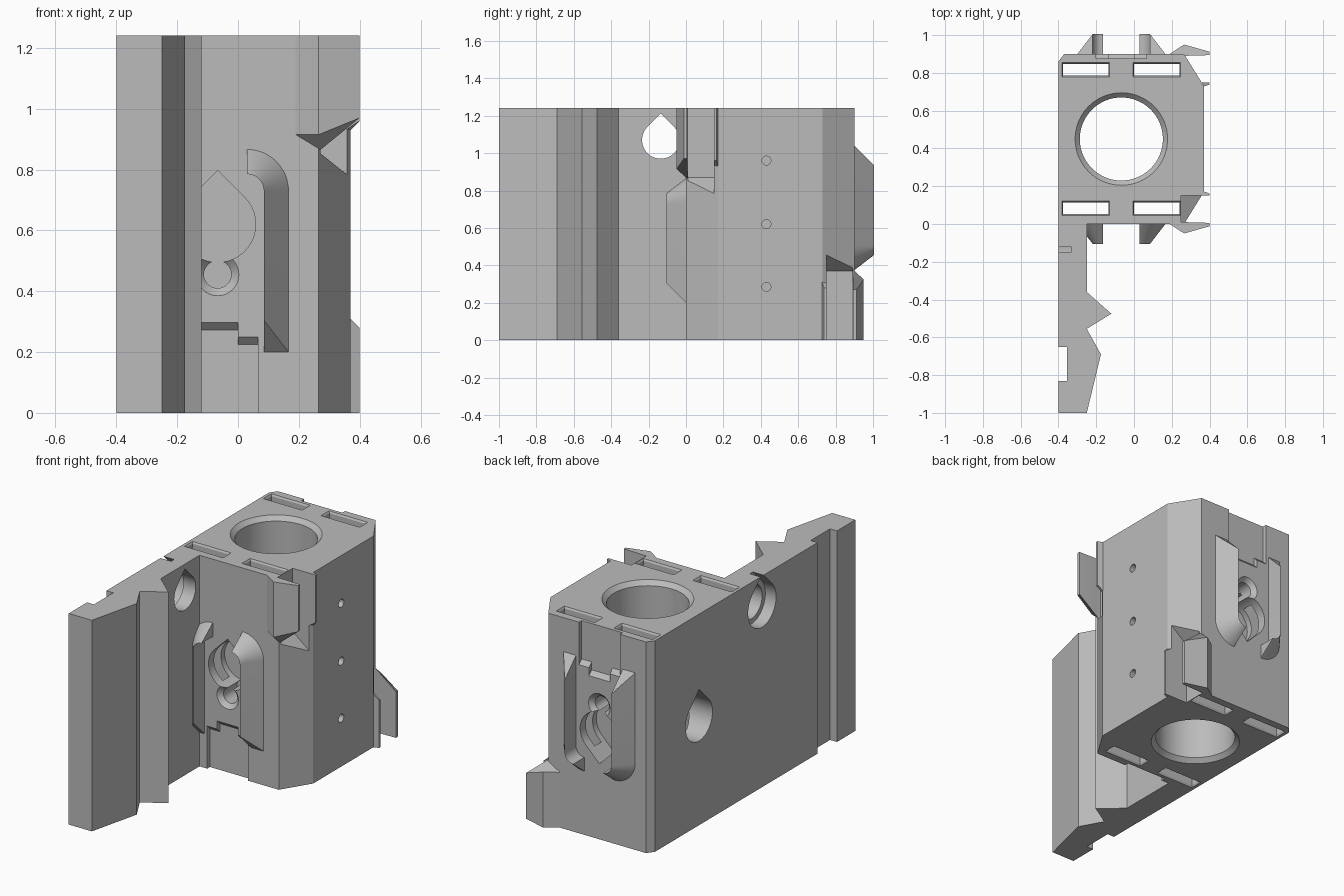
import bpy, bmesh, math
from mathutils import Matrix, Vector

cube = bpy.data.objects.get("Cube")
if cube:
    bpy.data.objects.remove(cube, do_unlink=True)

HEIGHT, MID_Y, CENTRE_X = 1.24, 0.45, -0.067
MID_Z = HEIGHT / 2
# Half turn that carries every front feature to the back
TURN = (Matrix.Translation((0, MID_Y, MID_Z)) @ Matrix.Rotation(math.pi, 4, 'X')
        @ Matrix.Translation((0, -MID_Y, -MID_Z)))

grey = bpy.data.materials.new("plain grey")
grey.use_nodes = True
grey.diffuse_color = (0.5, 0.5, 0.5, 1)
grey.node_tree.nodes["Principled BSDF"].inputs["Base Color"].default_value = (0.5, 0.5, 0.5, 1)


def loft(name, rings, turned=False):
    """Closed solid skinned through rings of points."""
    bm = bmesh.new()
    loops = [[bm.verts.new(p) for p in ring] for ring in rings]
    n = len(loops[0])
    for a, b in zip(loops, loops[1:]):
        for i in range(n):
            j = (i + 1) % n
            bm.faces.new((a[i], a[j], b[j], b[i]))
    bm.faces.new(loops[0])
    bm.faces.new(loops[-1])
    if turned:
        bmesh.ops.transform(bm, matrix=TURN, verts=bm.verts)
    bmesh.ops.recalc_face_normals(bm, faces=bm.faces)
    mesh = bpy.data.meshes.new(name)
    bm.to_mesh(mesh)
    bm.free()
    mesh.materials.append(grey)
    ob = bpy.data.objects.new(name, mesh)
    bpy.context.collection.objects.link(ob)
    return ob


def circle(r, n=48):
    return [(r * math.cos(2 * math.pi * i / n), r * math.sin(2 * math.pi * i / n)) for i in range(n)]


def teardrop(r, n=32):
    arc = [math.radians(135 + 270 * i / n) for i in range(n + 1)]
    return [(0, r * math.sqrt(2))] + [(r * math.cos(a), r * math.sin(a)) for a in arc]


def flat(pts, z, cx=0, cy=0):
    return [(cx + a, cy + b, z) for a, b in pts]


def facing_front(pts, y, cx, cz):
    return [(cx + a, y, cz + b) for a, b in pts]


def facing_side(pts, x, cy, cz):
    return [(x, cy + a, cz + b) for a, b in pts]


def rect(x0, x1, y0, y1, grow=0):
    return [(x0 - grow, y0 - grow), (x1 + grow, y0 - grow), (x1 + grow, y1 + grow), (x0 - grow, y1 + grow)]


# Body block with the toothed side plate
outline = [(-.4, -1), (-.25, -1), (-.175, -.69), (-.25, -.555), (-.12, -.475), (-.25, -.36),
           (-.25, 0), (.265, 0), (.37, .17), (.37, .73), (.265, .9), (-.37, .9), (-.4, .86),
           (-.4, -.65), (-.355, -.65), (-.355, -.83), (-.4, -.83)]
body = loft("body_block", [flat(outline, 0), flat(outline, HEIGHT)])


def cut(rings, turned=False):
    tool = loft("cutter", rings, turned)
    tool.hide_render = True
    mod = body.modifiers.new("cut", 'BOOLEAN')
    mod.operation, mod.solver, mod.object = 'DIFFERENCE', 'EXACT', tool
    bpy.context.view_layer.objects.active = body
    bpy.ops.object.modifier_apply(modifier=mod.name)
    bpy.data.objects.remove(tool, do_unlink=True)


# Vertical bore with chamfered rims
cut([flat(circle(r, 64), z, CENTRE_X, MID_Y) for r, z in
     ((.255, -.01), (.22, .025), (.22, HEIGHT - .025), (.255, HEIGHT + .01))])

# Four vertical slots with flared mouths
for x0, x1 in ((-.375, -.135), (0, .24)):
    for y0, y1 in ((.052, .115), (.785, .848)):
        cut([flat(rect(x0, x1, y0, y1, g), z) for g, z in
             ((.012, -.01), (0, .01), (0, HEIGHT - .01), (.012, HEIGHT + .01))])

# Pockets repeated on front and back
for turned in (False, True):
    cut([facing_front(teardrop(.125), y, CENTRE_X, MID_Z) for y in (-.05, .15)], turned)
    cut([facing_front(circle(r, 32), y, CENTRE_X, .455) for r, y in
         ((.085, -.015), (.045, .025), (.045, .15))], turned)
    # Stepped channel with a sloped end
    cut([[(x, y, z + lift if z > 0 else z) for x, z in
          ((-.2, -.01), (.065, -.01), (.065, .225), (0, .225), (0, .272),
           (-.135, .272), (-.135, .225), (-.2, .225))]
         for y, lift in ((-.01, .035), (.025, 0))], turned)
    # Corner notch with a sloped floor
    notch = rect(.25, .5, .01, .15)
    cut([[(x, y, .87 - .8 * (x - .25)) for x, y in notch], flat(notch, HEIGHT + .02)], turned)

# Side holes
cut([facing_side(teardrop(.125), x, MID_Y, MID_Z) for x in (-.45, -.22)])
cut([facing_side(teardrop(r), x, -.135, 1.07) for r, x in
     ((.13, -.45), (.13, -.33), (.1, -.33), (.1, -.2))])
for z in (.285, .62, .96):
    cut([facing_side(circle(.024, 20), x, .43, z) for x in (.25, .4)])


# Hooked rails: a triangular section swept up and round a quarter turn
def rail(name, side, turned):
    cx, cz = .03, .73
    section = ((.055, .005), (.055, -.105), (.14, .005))
    rings = [[(cx + .055, .005, .195), (cx + .055, -.105, .305), (cx + .14, .005, .195)]]
    for i in range(13):
        a = math.radians(90 * i / 12)
        rings.append([(cx + r * math.cos(a), y, cz + r * math.sin(a)) for r, y in section])
    if side < 0:
        rings = [[(2 * CENTRE_X - x, y, z) for x, y, z in ring] for ring in rings]
    return loft(name, rings, turned)


# Corner clip arms, sloped underneath
def arm(name, pts, turned):
    return loft(name, [pts, [(x, y, HEIGHT) for x, y, z in pts]], turned)


parts = [body]
for end, turned in (("front", False), ("back", True)):
    parts += [rail(end + "_left_rail", 1, turned), rail(end + "_right_rail", -1, turned)]
    parts.append(arm(end + "_clip_outer_arm", [(.185, .003, .915), (.265, -.05, .915), (.4, -.012, .97),
                                               (.4, .006, .97), (.265, .01, .86)], turned))
    parts.append(arm(end + "_clip_side_arm", [(.34, .15, .92), (.4, .15, .96),
                                              (.4, .162, .96), (.36, .175, .92)], turned))

# Smooth bores and curves, keep the edges sharp
bpy.ops.object.select_all(action='DESELECT')
for ob in parts:
    ob.select_set(True)
bpy.context.view_layer.objects.active = body
bpy.ops.object.shade_smooth_by_angle(angle=math.radians(25))
